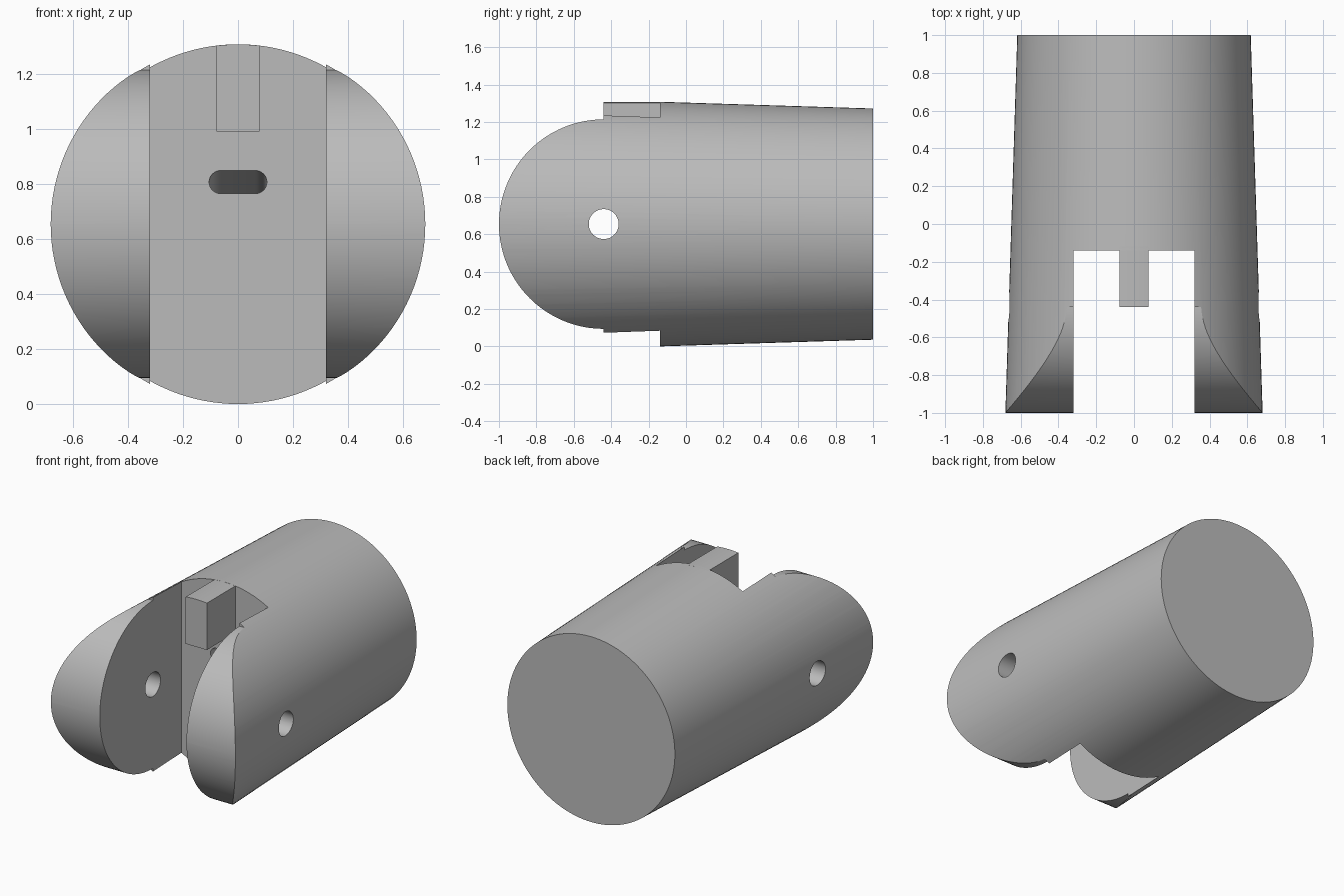
import bpy, bmesh
from math import pi, sin, cos, radians
from mathutils import Matrix, Vector

if "Cube" in bpy.data.objects:
    bpy.data.objects.remove(bpy.data.objects["Cube"])

AXIS_Z = 0.654      # height of the body axis
PIVOT_Y = -0.44     # position of the hinge pin
WALL_Y = -0.14      # back wall of the fork
GAP = 0.32          # half width of the fork


def add_object(name, bm):
    bmesh.ops.recalc_face_normals(bm, faces=bm.faces)
    mesh = bpy.data.meshes.new(name)
    bm.to_mesh(mesh)
    bm.free()
    obj = bpy.data.objects.new(name, mesh)
    bpy.context.collection.objects.link(obj)
    return obj


def cone_y(name, y0, y1, r0, r1, sides=128):
    bm = bmesh.new()
    bmesh.ops.create_cone(bm, cap_ends=True, segments=sides,
                          radius1=r0, radius2=r1, depth=y1 - y0)
    bm.transform(Matrix.Translation((0, (y0 + y1) / 2, AXIS_Z)) @ Matrix.Rotation(-pi / 2, 4, 'X'))
    return add_object(name, bm)


def prism(name, points, push):
    """Extrude a closed outline along a vector."""
    bm = bmesh.new()
    face = bm.faces.new([bm.verts.new(p) for p in points])
    top = bmesh.ops.extrude_face_region(bm, geom=[face], use_keep_orig=True)
    moved = [v for v in top["geom"] if isinstance(v, bmesh.types.BMVert)]
    bmesh.ops.translate(bm, verts=moved, vec=push)
    return add_object(name, bm)


def box(name, x, y0, y1, z0, z1):
    return prism(name, [(-x, y0, z0), (x, y0, z0), (x, y0, z1), (-x, y0, z1)],
                 (0, y1 - y0, 0))


def combine(target, other, operation):
    mod = target.modifiers.new(operation.title(), 'BOOLEAN')
    mod.operation, mod.solver, mod.object = operation, 'EXACT', other
    bpy.context.view_layer.objects.active = target
    bpy.ops.object.modifier_apply(modifier=mod.name)
    bpy.data.objects.remove(other)


def radius(y):
    return 0.6495 - 0.0315 * y


# Tapered body
body = cone_y("fork_body", -1.05, 1, radius(-1.05), radius(1))

# Rounded ends of the fork arms, stepped in at the pivot
arc = [(-1, PIVOT_Y - 0.56 * sin(pi * i / 64), AXIS_Z + 0.56 * cos(pi * i / 64))
       for i in range(65)]
frame = [(-1, PIVOT_Y, AXIS_Z - 1), (-1, -1.3, AXIS_Z - 1),
         (-1, -1.3, AXIS_Z + 1), (-1, PIVOT_Y, AXIS_Z + 1)]
combine(body, prism("end_cutter", arc + frame, (2, 0, 0)), 'DIFFERENCE')

# Gap between the arms
combine(body, box("gap_cutter", GAP, -1.2, WALL_Y, -0.2, 1.6), 'DIFFERENCE')

# Hinge pin hole
ring = [(-1, PIVOT_Y + 0.08 * cos(pi * i / 24), AXIS_Z + 0.08 * sin(pi * i / 24))
        for i in range(48)]
combine(body, prism("pin_cutter", ring, (2, 0, 0)), 'DIFFERENCE')

# Sloping blind slot in the back wall
stadium = []
for i in range(34):
    side, step = (1, i) if i < 17 else (-1, i - 1)
    a = pi * step / 16 - pi / 2
    stadium.append(Vector((0.063 * side + 0.042 * cos(a), WALL_Y, 0.807 + 0.042 * sin(a))))
slope = Vector((0, cos(radians(15)), -sin(radians(15))))
combine(body, prism("slot_cutter", [p - slope * 0.02 for p in stadium], slope * 0.6), 'DIFFERENCE')

# Stop tab with a curved top
tab = cone_y("stop_tab", PIVOT_Y, WALL_Y + 0.02, 0.6535, 0.6535)
combine(tab, box("tab_cutter", 0.078, -0.6, 0.1, 0.99, 1.5), 'INTERSECT')
combine(body, tab, 'UNION')

# Grey material and shading
grey = bpy.data.materials.new("plain_grey")
grey.use_nodes = True
colour = (0.5, 0.5, 0.5, 1)
grey.diffuse_color = colour
grey.node_tree.nodes["Principled BSDF"].inputs["Base Color"].default_value = colour
body.data.materials.clear()
body.data.materials.append(grey)
for poly in body.data.polygons:
    poly.material_index = 0

bpy.ops.object.select_all(action='DESELECT')
body.select_set(True)
bpy.context.view_layer.objects.active = body
bpy.ops.object.shade_smooth_by_angle(angle=radians(30))
